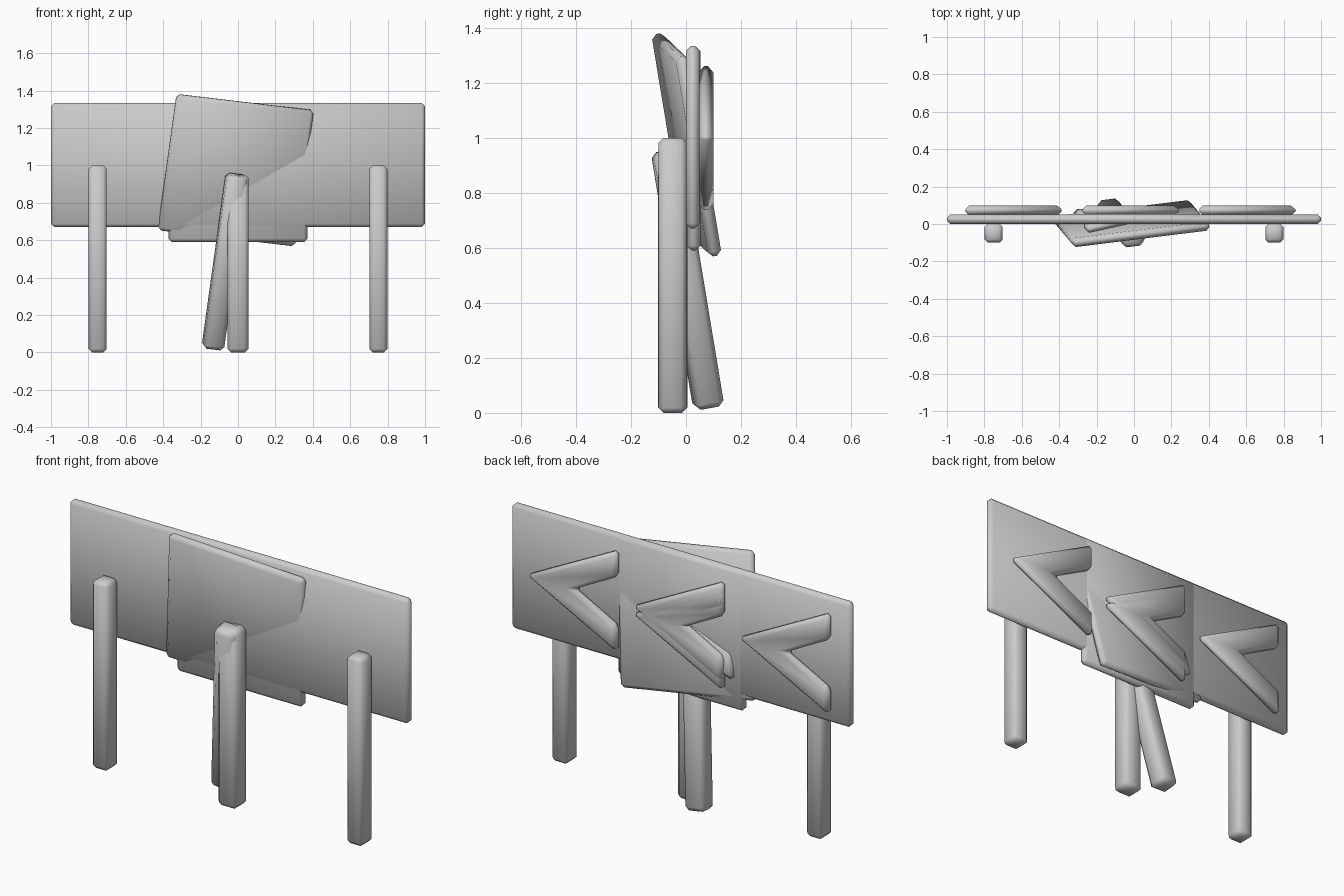
import bpy, bmesh, math
from mathutils import Matrix, Vector

if "Cube" in bpy.data.objects:
    bpy.data.objects.remove(bpy.data.objects["Cube"])


def finish(name, bm, bevel, matrix):
    # Shared soft chamfer and smooth shading for every part
    bmesh.ops.recalc_face_normals(bm, faces=bm.faces)
    me = bpy.data.meshes.new(name)
    bm.to_mesh(me)
    bm.free()
    me.transform(matrix)
    for p in me.polygons:
        p.use_smooth = True
    ob = bpy.data.objects.new(name, me)
    bpy.context.collection.objects.link(ob)
    mod = ob.modifiers.new("chamfer", "BEVEL")
    mod.width = bevel
    mod.segments = 1
    mod.limit_method = "ANGLE"
    mod.angle_limit = math.radians(20)
    return ob


def box(name, lo, hi, bevel=0.018, matrix=Matrix()):
    lo, hi = Vector(lo), Vector(hi)
    bm = bmesh.new()
    bmesh.ops.create_cube(bm, size=1)
    bmesh.ops.scale(bm, vec=hi - lo, verts=bm.verts)
    bmesh.ops.translate(bm, vec=(lo + hi) / 2, verts=bm.verts)
    return finish(name, bm, bevel, matrix)


def chevron(name, x, z, matrix=Matrix()):
    # Arrow outline pointing to +x, extruded out of the back of a board
    outline = [(0, 0.27), (0.53, 0), (0, -0.27), (0, -0.13), (0.25, 0), (0, 0.13)]
    bm = bmesh.new()
    face = bm.faces.new([bm.verts.new((x + px, 0.045, z + pz)) for px, pz in outline])
    ext = bmesh.ops.extrude_face_region(bm, geom=[face])
    top = [v for v in ext["geom"] if isinstance(v, bmesh.types.BMVert)]
    bmesh.ops.translate(bm, vec=(0, 0.055, 0), verts=top)
    return finish(name, bm, 0.02, matrix)


# Wide sign with two posts and three chevrons
box("wide_board", (-1, 0, 0.67), (1, 0.05, 1.335))
for side, x in (("left", -0.75), ("right", 0.75)):
    box(side + "_post", (x - 0.048, -0.1, 0), (x + 0.048, 0.002, 1.0))
for i in range(3):
    chevron("wide_chevron_%d" % (i + 1), -0.9 + 0.625 * i, 1.0)


# Square sign: one post, one chevron
def square_sign(prefix, matrix):
    box(prefix + "_board", (-0.372, 0.003, 0.59), (0.372, 0.053, 1.333), matrix=matrix)
    box(prefix + "_post", (-0.057, -0.102, 0), (0.057, 0.005, 0.95), 0.02, matrix)
    chevron(prefix + "_chevron", -0.275, 0.96, matrix)


square_sign("upright_square", Matrix())

# Knocked-over copy, leaning forward and sideways
rot = Matrix.Rotation(math.radians(7.1), 4, "Z") @ \
    Matrix.Rotation(math.radians(6.7), 4, "Y") @ \
    Matrix.Rotation(math.radians(10.2), 4, "X")
square_sign("leaning_square", Matrix.Translation((-0.14, 0.13, 0.03)) @ rot)
